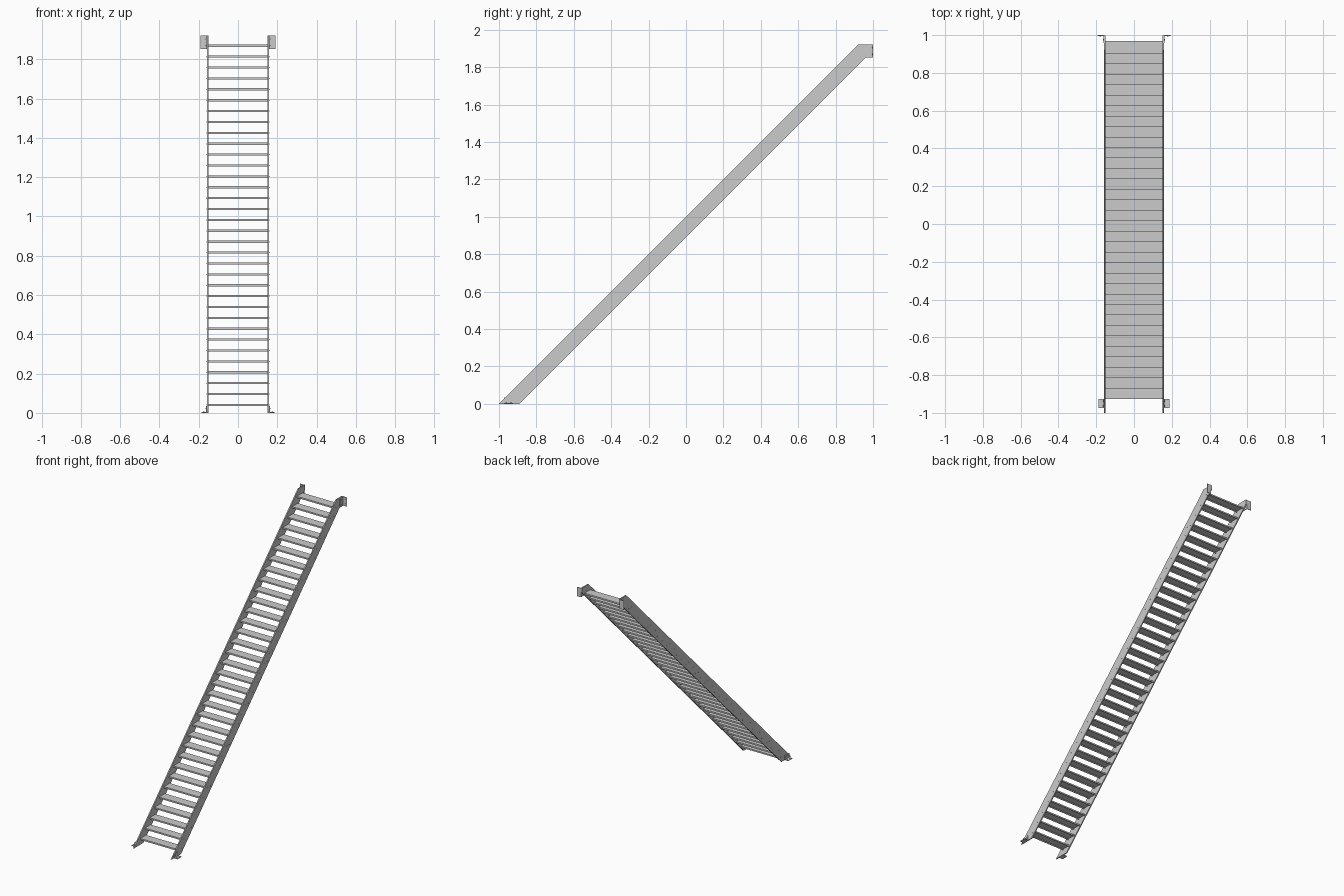
import bpy, bmesh
from mathutils import Matrix, Vector

if "Cube" in bpy.data.objects:
    bpy.data.objects.remove(bpy.data.objects["Cube"])

STEPS = 34
RISE = 0.0554
X_IN, X_OUT = 0.15, 0.158


def finish(bm, name, mirror=True):
    bmesh.ops.recalc_face_normals(bm, faces=bm.faces)
    me = bpy.data.meshes.new(name)
    bm.to_mesh(me)
    bm.free()
    ob = bpy.data.objects.new(name, me)
    bpy.context.collection.objects.link(ob)
    if mirror:
        ob.modifiers.new("mirror", 'MIRROR').use_axis = (True, False, False)
    return ob


def box(bm, lo, hi):
    lo, hi = Vector(lo), Vector(hi)
    size = hi - lo
    bmesh.ops.create_cube(bm, size=1, matrix=Matrix.Translation((lo + hi) / 2)
                          @ Matrix.Diagonal((*size, 1)))


def bolt(bm, pos, axis, r=0.004, h=0.003):
    rot = Vector((0, 0, 1)).rotation_difference(Vector(axis)).to_matrix().to_4x4()
    bmesh.ops.create_cone(bm, cap_ends=True, segments=6, radius1=r, radius2=r,
                          depth=h, matrix=Matrix.Translation(pos) @ rot)


# Side stringers: sloped plates cut level at the foot, square at the head
bm = bmesh.new()
profile = [(-1, 0), (-0.89, 0), (0.998, 1.888), (0.998, 1.922), (0.922, 1.922)]
face = bm.faces.new([bm.verts.new((X_IN, y, z)) for y, z in profile])
ext = bmesh.ops.extrude_face_region(bm, geom=[face])
bmesh.ops.translate(bm, vec=(X_OUT - X_IN, 0, 0),
                    verts=[v for v in ext["geom"] if isinstance(v, bmesh.types.BMVert)])
finish(bm, "stringer")

# Treads: flat plates with turned-down front and back lips
bm = bmesh.new()
for i in range(STEPS):
    y, z = -0.926 + i * RISE, 0.046 + i * RISE
    box(bm, (-X_IN, y, z - 0.003), (X_IN, y + 0.067, z))
    for ly in (y, y + 0.064):
        box(bm, (-X_IN, ly, z - 0.011), (X_IN, ly + 0.003, z - 0.003))
finish(bm, "treads", mirror=False)

# Tread bolts on the outer faces
bm = bmesh.new()
for i in range(STEPS):
    for dy in (0.012, 0.045):
        bolt(bm, (X_OUT + 0.0005, -0.926 + i * RISE + dy, 0.040 + i * RISE),
             (1, 0, 0), r=0.003, h=0.002)
finish(bm, "tread_bolts")

# Head brackets: angle irons for fixing to a wall
bm = bmesh.new()
box(bm, (X_OUT, 0.957, 1.853), (X_OUT + 0.004, 1.0, 1.92))
box(bm, (X_OUT + 0.004, 0.996, 1.853), (0.192, 1.0, 1.92))
finish(bm, "head_bracket")

# Foot brackets: angle irons for fixing to the floor
bm = bmesh.new()
box(bm, (X_OUT, -0.974, 0), (X_OUT + 0.004, -0.926, 0.034))
box(bm, (X_OUT + 0.004, -0.974, 0), (0.187, -0.926, 0.004))
finish(bm, "foot_bracket")

# Bracket bolts
bm = bmesh.new()
for z in (1.87, 1.903):
    bolt(bm, (X_OUT + 0.005, 0.976, z), (1, 0, 0))
    bolt(bm, (0.178, 0.995, z), (0, 1, 0))
for y in (-0.962, -0.938):
    bolt(bm, (X_OUT + 0.005, y, 0.022), (1, 0, 0))
    bolt(bm, (0.175, y, 0.005), (0, 0, 1))
finish(bm, "bracket_bolts")
